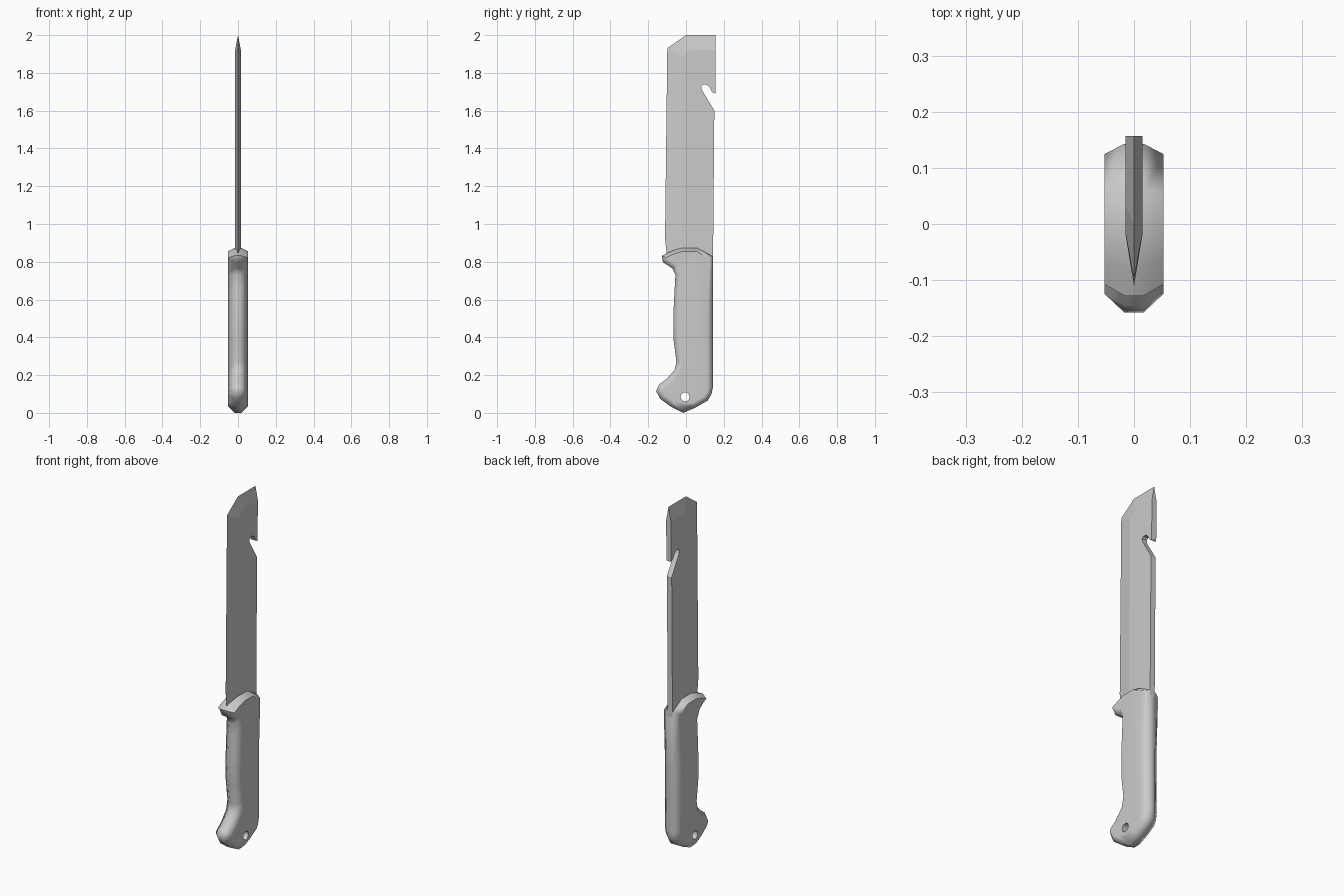
import bpy, bmesh, math
from mathutils import Vector

if "Cube" in bpy.data.objects:
    bpy.data.objects.remove(bpy.data.objects["Cube"])


def finish(name, bm, angle=None):
    bmesh.ops.recalc_face_normals(bm, faces=bm.faces)
    me = bpy.data.meshes.new(name)
    bm.to_mesh(me)
    bm.free()
    ob = bpy.data.objects.new(name, me)
    bpy.context.collection.objects.link(ob)
    return ob


def inset(pts, d):
    """Offset a clockwise (y, z) outline inward with mitred corners."""
    out = []
    for i, p in enumerate(pts):
        p = Vector(p)
        a = (p - Vector(pts[i - 1])).normalized()
        b = (Vector(pts[(i + 1) % len(pts)]) - p).normalized()
        na, nb = Vector((a.y, -a.x)), Vector((b.y, -b.x))
        n = (na + nb).normalized()
        depth = d * (0.6 if p.y > 0.82 else 1.0)
        out.append(p + n * depth / max(n.dot(na), 0.75))
    return out


# Handle: grip outline with a chamfered rim on both sides
outline = [(-0.128, 0.832), (-0.075, 0.857), (-0.02, 0.874), (0.06, 0.873), (0.143, 0.828),
           (0.143, 0.5), (0.143, 0.14), (0.135, 0.10), (0.115, 0.065), (0.05, 0.028),
           (-0.015, 0.0), (-0.08, 0.033), (-0.137, 0.075), (-0.158, 0.115),
           (-0.145, 0.148), (-0.10, 0.182), (-0.06, 0.228), (-0.051, 0.27),
           (-0.066, 0.39), (-0.067, 0.52), (-0.06, 0.66), (-0.056, 0.73),
           (-0.072, 0.765), (-0.122, 0.798)]
bm = bmesh.new()
inner = inset(outline, 0.031)
rings = [[bm.verts.new((x, p[0], p[1])) for p in pts]
         for x, pts in ((-0.053, inner), (-0.017, outline), (0.017, outline), (0.053, inner))]
for lo, hi in zip(rings, rings[1:]):
    for i in range(len(lo)):
        bm.faces.new((lo[i - 1], lo[i], hi[i], hi[i - 1]))
bm.faces.new(rings[0])
bm.faces.new(rings[-1])
handle = finish("handle", bm)

# Lanyard hole through the pommel
bpy.ops.mesh.primitive_cylinder_add(vertices=12, radius=0.024, depth=0.3,
                                    location=(0, -0.005, 0.085), rotation=(0, math.pi / 2, 0))
cutter = bpy.context.object
cutter.name = "hole_cutter"
cutter.hide_render = True
cut = handle.modifiers.new("hole", 'BOOLEAN')
cut.operation = 'DIFFERENCE'
cut.solver = 'EXACT'
cut.object = cutter
bpy.ops.object.select_all(action='DESELECT')
handle.select_set(True)
bpy.context.view_layer.objects.active = handle
bpy.ops.object.modifier_apply(modifier="hole")
bpy.data.objects.remove(cutter)
bpy.ops.object.shade_smooth_by_angle(angle=math.radians(58))
handle.modifiers.new("weighted", 'WEIGHTED_NORMAL').keep_sharp = True

# Blade: cutting edge at x = 0, ridge and notched spine at full thickness
T = 0.015
edge = [(-0.104, 0.8), (-0.104, 0.86), (-0.111, 0.92), (-0.099, 1.93), (0.0, 2.0), (0.157, 2.0)]
ridge = [(-0.02, 0.8), (-0.02, 0.86), (-0.02, 0.92), (-0.018, 1.885), (0.03, 1.922), (0.157, 1.922)]
spine = [(0.155, 1.69), (0.137, 1.70), (0.126, 1.722), (0.112, 1.737), (0.09, 1.738),
         (0.08, 1.728), (0.084, 1.71), (0.15, 1.60), (0.143, 0.8)]
bm = bmesh.new()
ev = [bm.verts.new((0, y, z)) for y, z in edge]
sides = []
for x in (-T, T):
    rv = [bm.verts.new((x, y, z)) for y, z in ridge]
    sv = [bm.verts.new((x, y, z)) for y, z in spine]
    for i in range(len(ev) - 1):
        bm.faces.new((ev[i], ev[i + 1], rv[i + 1], rv[i]))
    bm.faces.new(rv + sv)
    sides.append([rv[-1]] + sv + [rv[0]])
left, right = sides
for i in range(len(left) - 1):
    bm.faces.new((left[i], left[i + 1], right[i + 1], right[i]))
bm.faces.new((ev[-1], left[0], right[0]))
bm.faces.new((ev[0], left[-1], right[-1]))
blade = finish("blade", bm)
